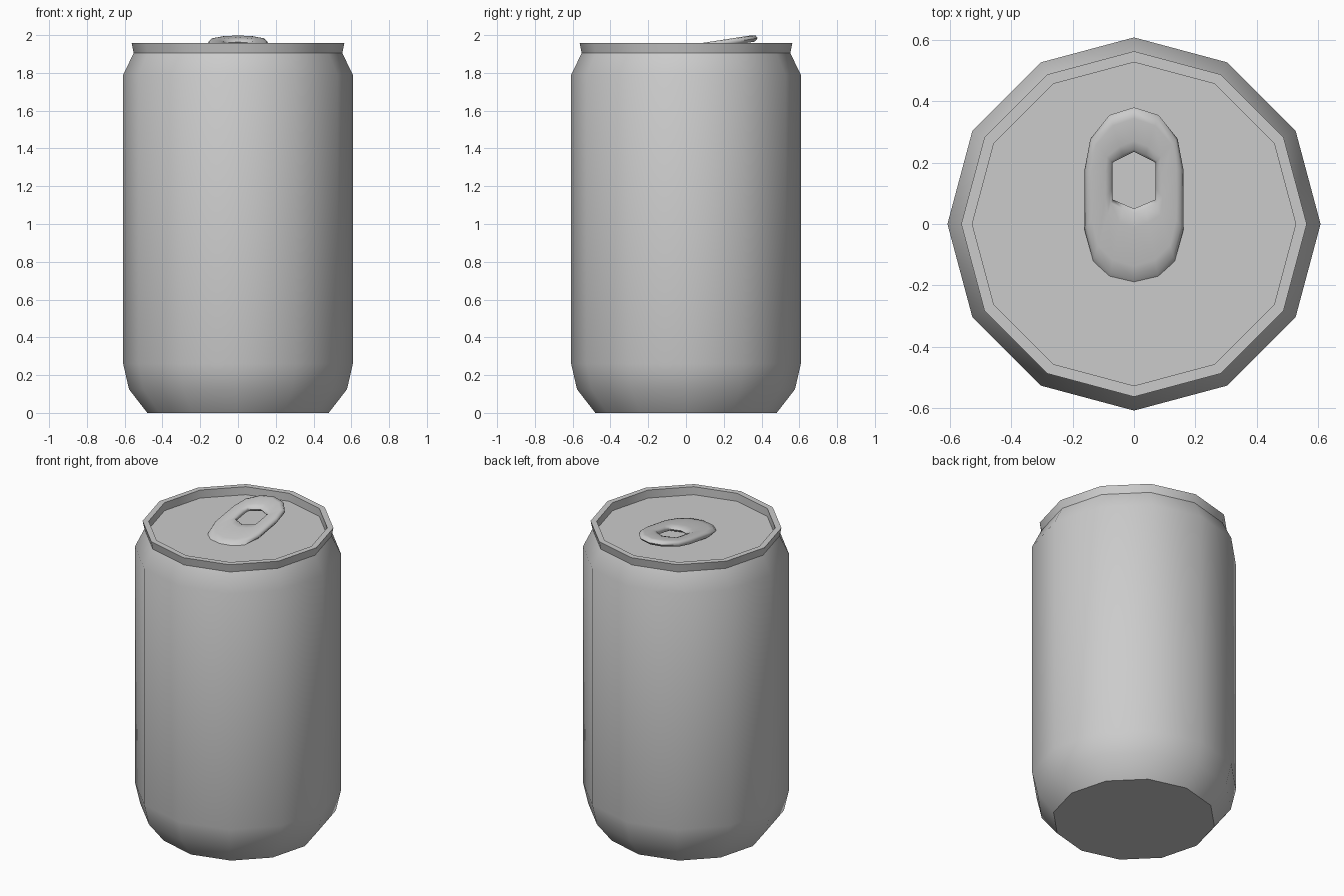
import bpy, bmesh, math

if "Cube" in bpy.data.objects:
    bpy.data.objects.remove(bpy.data.objects["Cube"])

SIDES = 12


def finish(name, bm, angle):
    bmesh.ops.recalc_face_normals(bm, faces=bm.faces[:])
    mesh = bpy.data.meshes.new(name)
    bm.to_mesh(mesh)
    bm.free()
    obj = bpy.data.objects.new(name, mesh)
    bpy.context.collection.objects.link(obj)
    bpy.ops.object.select_all(action='DESELECT')
    obj.select_set(True)
    bpy.context.view_layer.objects.active = obj
    bpy.ops.object.shade_smooth_by_angle(angle=math.radians(angle))
    return obj


def bridge(bm, a, b):
    n = len(a)
    for i in range(n):
        j = (i + 1) % n
        bm.faces.new((a[i], a[j], b[j], b[i]))


# Can: one turned profile from base, over the rim, down to the recessed lid
profile = [(0.48, 0), (0.577, 0.125), (0.608, 0.26), (0.608, 1.79),
           (0.552, 1.905), (0.563, 1.957), (0.527, 1.957), (0.527, 1.905)]
bm = bmesh.new()
rings = []
for r, z in profile:
    rings.append([bm.verts.new((r * math.cos(math.tau * i / SIDES),
                                r * math.sin(math.tau * i / SIDES), z))
                  for i in range(SIDES)])
for a, b in zip(rings, rings[1:]):
    bridge(bm, a, b)
bm.faces.new(rings[0])
bm.faces.new(rings[-1])
finish("can_body", bm, 35)

# Pull tab: half outlines of the outer edge and the hexagonal hole
outer = [(0, 0.38), (0.08, 0.355), (0.142, 0.278), (0.161, 0.178),
         (0.161, -0.02), (0.133, -0.12), (0.08, -0.178), (0, -0.2)]
hole = [(0, 0.235), (0.035, 0.218), (0.07, 0.2), (0.07, 0.16),
        (0.07, 0.12), (0.07, 0.08), (0.035, 0.065), (0, 0.05)]


def mirrored(half):
    return half + [(-x, y) for x, y in reversed(half[1:-1])]


outer, hole = mirrored(outer), mirrored(hole)


def tab_ring(bm, t, drop):
    # t blends from the outer edge (0) to the hole (1); the tab tilts up along y
    ring = []
    for (ox, oy), (hx, hy) in zip(outer, hole):
        x, y = ox + (hx - ox) * t, oy + (hy - oy) * t
        ring.append(bm.verts.new((x, y, 1.945 + 0.155 * y - drop)))
    return ring


bm = bmesh.new()
section = [(0, 0.02), (0.08, 0.004), (0.25, 0), (0.75, 0), (0.94, 0.006),
           (1, 0.018), (0.92, 0.034), (0.12, 0.036)]
rings = [tab_ring(bm, t, d) for t, d in section]
for a, b in zip(rings, rings[1:] + rings[:1]):
    bridge(bm, a, b)
finish("pull_tab", bm, 60)
